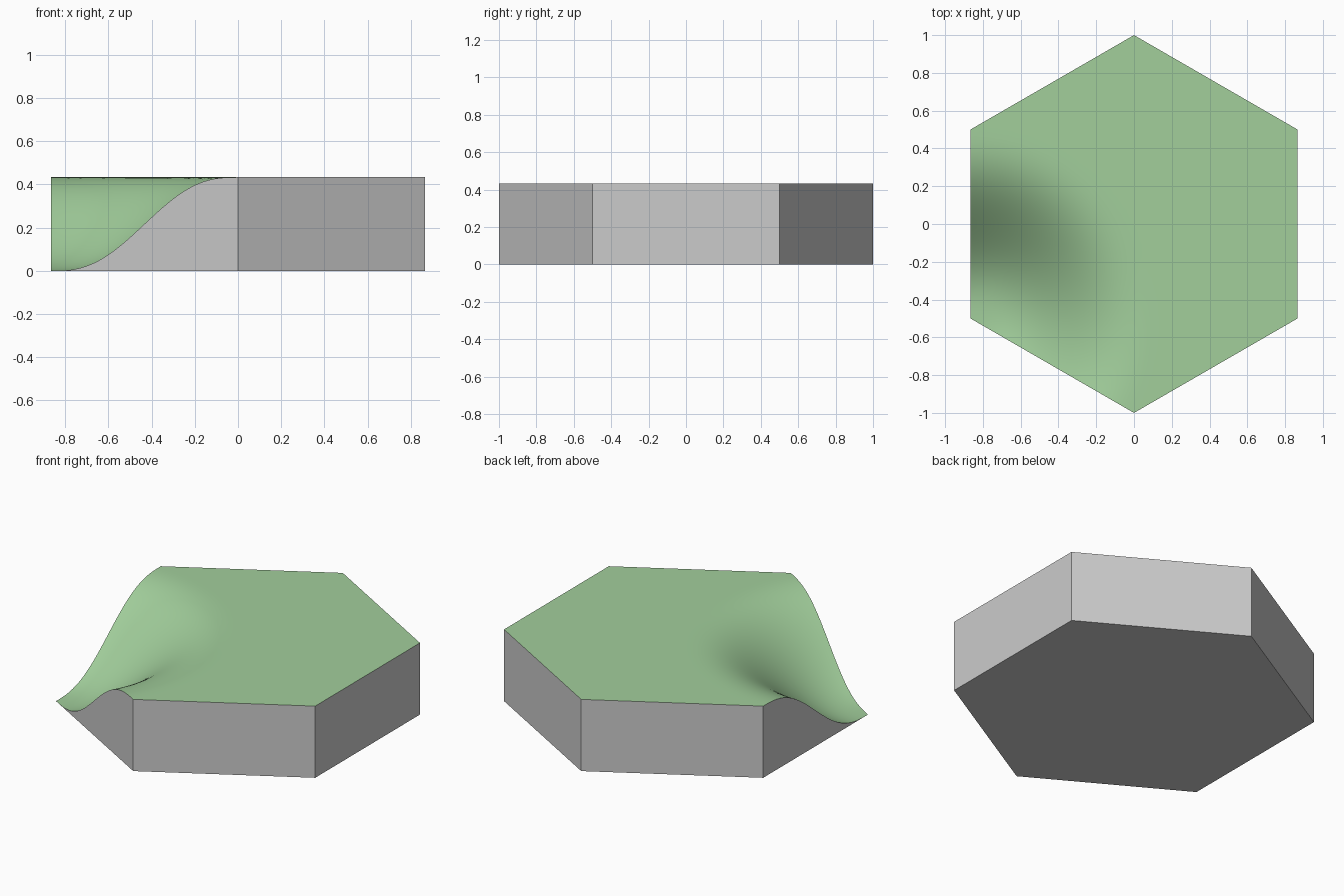
import bpy, bmesh, math
from mathutils import Vector

if "Cube" in bpy.data.objects:
    bpy.data.objects.remove(bpy.data.objects["Cube"])

HEIGHT = 0.433
CUTS = 31


def corner(i):
    a = math.radians(90 + 60 * i)
    return Vector((math.cos(a), math.sin(a), 0))


def smootherstep(t):
    t = max(0.0, min(1.0, t))
    return t ** 3 * (10 - 15 * t + 6 * t * t)


def material(name, color):
    m = bpy.data.materials.new(name)
    m.diffuse_color = color
    m.use_nodes = True
    m.node_tree.nodes["Principled BSDF"].inputs["Base Color"].default_value = m.diffuse_color
    return m


bm = bmesh.new()

# top surface: six triangles, finely subdivided
centre = bm.verts.new((0, 0, 0))
ring = [bm.verts.new(corner(i)) for i in range(6)]
for i in range(6):
    bm.faces.new((centre, ring[i], ring[(i + 1) % 6]))
bmesh.ops.subdivide_edges(bm, edges=bm.edges[:], cuts=CUTS, use_grid_fill=True)

# rounded slope down to the front left corner
low = corner(2)
for v in bm.verts:
    v.co.z = HEIGHT * smootherstep((v.co - low).length)
for f in bm.faces:
    f.smooth = True
    f.material_index = 1

# side walls and underside
rim = [e for e in bm.edges if e.is_boundary]
geom = bmesh.ops.extrude_edge_only(bm, edges=rim)["geom"]
for v in (g for g in geom if isinstance(g, bmesh.types.BMVert)):
    v.co.z = 0
walls = [g for g in geom if isinstance(g, bmesh.types.BMFace)]
base = bmesh.ops.contextual_create(bm, geom=[e for e in bm.edges if e.is_boundary])["faces"]
for f in walls + base:
    f.smooth = False
    f.material_index = 0
for e in rim:
    e.smooth = False

bmesh.ops.remove_doubles(bm, verts=bm.verts[:], dist=1e-5)
bmesh.ops.recalc_face_normals(bm, faces=bm.faces[:])

mesh = bpy.data.meshes.new("hex_tile")
bm.to_mesh(mesh)
bm.free()
mesh.materials.append(material("stone_side", (0.8, 0.8, 0.8, 1)))
mesh.materials.append(material("grass_top", (0.36, 0.62, 0.33, 1)))
bpy.context.collection.objects.link(bpy.data.objects.new("hex_tile", mesh))
